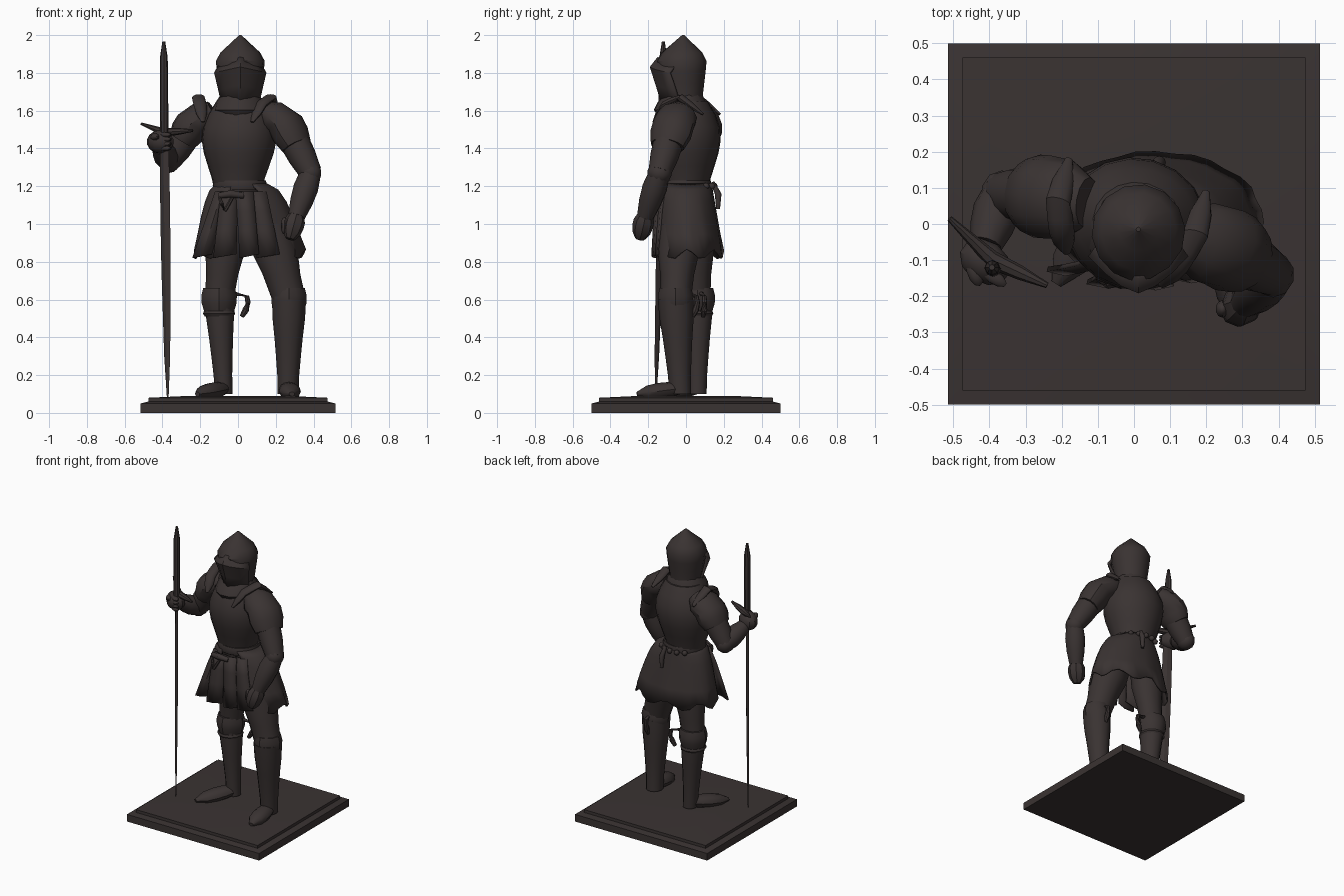
import bpy, bmesh
from math import sin, cos, pi, radians, sqrt
from mathutils import Vector, Matrix

cube = bpy.data.objects.get("Cube")
if cube:
    bpy.data.objects.remove(cube)

bronze = bpy.data.materials.new("dark bronze")
bronze.use_nodes = True
COLOUR = (.042, .033, .032, 1)
bronze.diffuse_color = COLOUR
bronze.node_tree.nodes["Principled BSDF"].inputs["Base Color"].default_value = COLOUR


def finish(name, bm, angle=35, thickness=0):
    bmesh.ops.recalc_face_normals(bm, faces=bm.faces)
    mesh = bpy.data.meshes.new(name)
    bm.to_mesh(mesh)
    bm.free()
    mesh.materials.append(bronze)
    part = bpy.data.objects.new(name, mesh)
    bpy.context.collection.objects.link(part)
    if thickness:
        solidify = part.modifiers.new("thickness", "SOLIDIFY")
        solidify.thickness = thickness
        solidify.offset = 0
    bpy.ops.object.select_all(action="DESELECT")
    part.select_set(True)
    bpy.context.view_layer.objects.active = part
    bpy.ops.object.shade_smooth_by_angle(angle=radians(angle))


def skin(name, rings, angle=35, thickness=0):
    """Join rows of points: open cloth if it has a thickness, else a capped solid."""
    bm = bmesh.new()
    rows = [[bm.verts.new(point) for point in ring] for ring in rings]
    count = len(rows[0])
    for lower, upper in zip(rows, rows[1:]):
        for i in range(count - 1 if thickness else count):
            j = (i + 1) % count
            bm.faces.new((lower[i], lower[j], upper[j], upper[i]))
    if not thickness:
        bm.faces.new(rows[0])
        bm.faces.new(rows[-1])
    finish(name, bm, angle, thickness)


def along(points, t):
    """Point and direction at fraction t of a path."""
    spans = len(points) - 1
    i = min(int(t * spans), spans - 1)
    start, end = Vector(points[i]), Vector(points[i + 1])
    return start.lerp(end, t * spans - i), (end - start).normalized()


def sweep(name, points, radii, depth=1, level=False, turn=0, nose=0, sides=12, angle=35):
    """Even rings along a path, square to it or level; nose sharpens the front."""
    rings = []
    for k, radius in enumerate(radii):
        centre, heading = along(points, k / (len(radii) - 1))
        if level:
            spin = Matrix.Rotation(radians(turn), 3, "Z")
            across, up = spin @ Vector((1, 0, 0)), spin @ Vector((0, 1, 0))
        else:
            upright = abs(heading.z) > .9
            across = heading.cross(Vector((0, upright, not upright))).normalized()
            up = across.cross(heading)
        ring = []
        for i in range(sides):
            a = 2 * pi * i / sides - pi / 2
            pinch = 1 - nose * max(0, -sin(a)) ** 2
            ring.append(centre + radius * (across * cos(a) * pinch + up * sin(a) * depth))
        rings.append(ring)
    skin(name, rings, angle)


def ball(name, centre, size, turn=0):
    bm = bmesh.new()
    place = (Matrix.Translation(centre) @ Matrix.Rotation(radians(turn), 4, "Z")
             @ Matrix.Diagonal((*size, 1)))
    bmesh.ops.create_uvsphere(bm, u_segments=10, v_segments=7, radius=1, matrix=place)
    finish(name, bm)


# Stepped square plinth with a gently raised top
plinth = []
for half, height in ((.5, 0), (.5, .05), (.46, .06), (.46, .08), (.25, .09)):
    plinth.append([(sx * (half + .015), sy * half, height)
                   for sx, sy in ((-1, -1), (1, -1), (1, 1), (-1, 1))])
skin("plinth", plinth, 20)

# Torso armour turned with the shoulders
steps = [i / 7 for i in range(8)]
sweep("breastplate", [(0, 0, 1.17), (.01, 0, 1.65)],
      [.125 + .075 * sin(pi * t ** 1.4) for t in steps], .92, True, -15, sides=18)
sweep("belt", [(.01, 0, 1.18), (.01, 0, 1.23)], (.138, .145, .138), .95, True, -15, sides=18)
sweep("gorget", [(.01, -.035, 1.56), (.01, -.015, 1.69)], (.11, .145, .13, .1), 1, True, -12, .2)

# Helmet with a pointed crown, and a beaked visor over the face
sweep("helmet", [(.012, -.015, 1.62), (.012, -.025, 1.84), (.012, -.015, 2)],
      (.1, .105, .115, .125, .13, .105, .055, .006), 1.03, True, -8, .1, 14)
visor = []
for height, reach in ((1.64, .125), (1.74, .155), (1.83, .185), (1.88, .145)):
    row = []
    for i in range(-3, 4):
        k = i / 3
        row.append((.012 + .72 * reach * k, .1 * abs(k) ** 1.5 - reach, height - .03 * abs(k)))
    visor.append(row)
skin("visor", visor, 25, .014)

# Armour skirt, flaring from the belt and open at the front
skirt = []
for row in range(6):
    t = (row / 5) ** 1.5
    flare = sqrt(t)
    ring = []
    for i in range(31):
        a = radians(i * 10.4 - 66)
        pleat = 1 + .02 * t * cos(2 * i)
        jag = .025 * sin(1.3 * i) * (row == 5)
        ring.append((.02 + .04 * flare + (.13 + .16 * flare) * pleat * cos(a),
                     .015 * t + (.13 + .05 * t) * pleat * sin(a), 1.21 - .37 * t + jag))
    skirt.append(ring)
skin("skirt", skirt, 40, .012)

# Hanging front tassets, each widening to its hem
for name, top, hem, front in (("right", (-.12, -.05), (-.24, -.14), -.09),
                              ("centre", (-.09, 0), (-.13, -.01), -.125),
                              ("left", (-.01, .08), (.01, .11), -.13),
                              ("hip", (.06, .15), (.1, .22), -.11)):
    rows = []
    for t in (0, .3, .6, 1):
        edges = [a + (b - a) * t for a, b in zip(top, hem)]
        rows.append([(edges[0] + (edges[1] - edges[0]) * k,
                      front - .035 * sqrt(t) - .012 * sin(pi * k),
                      1.17 - t * (.35 - .02 * k)) for k in (0, .5, 1)])
    skin(name + "_tasset", rows, 30, .014)

# Belt fittings
sweep("belt_knot", [(-.1, -.14, 1.15), (-.04, -.16, 1.16), (.03, -.15, 1.15)], (.015, .02, .015))
sweep("belt_loop", [(-.1, -.15, 1.14), (-.07, -.17, 1.07), (-.03, -.16, 1.14)],
      (.008, .01, .01, .01, .008), sides=6)
sweep("back_strap", [(.06, .14, 1.22), (.07, .17, 1.16), (.07, .17, 1.08)], (.012, .018, .01))
for i in range(5):
    a = radians(45 + 20 * i)
    ball("belt_stud_%d" % i, (.01 + .15 * cos(a), .15 * sin(a), 1.2), [.018] * 3)

# Legs, knee armour and feet
for side, hip, knee, ankle, toe in (
        ("right", (-.05, .05, 1), (-.1, .06, .6), (-.075, .06, .1), (-.215, -.165, .1)),
        ("left", (.15, -.03, 1), (.27, -.055, .6), (.265, -.03, .1), (.285, -.26, .1))):
    slim = .85 if side == "right" else 1
    sweep(side + "_thigh", [hip, knee], [r * slim for r in (.12, .125, .1, .09)], .9, True)
    sweep(side + "_greave", [knee, ankle],
          [r * slim for r in (.09, .086, .075, .066, .058, .055)], 1.05, True)
    knee, ankle, rise = Vector(knee), Vector(ankle), Vector((0, 0, .03))
    sweep(side + "_knee_cop", [knee - 2 * rise, knee + 2 * rise], (.08, .092, .094, .084),
          1, True, 0, .25, 12, 30)
    sweep(side + "_greave_cuff", [knee - 3 * rise, knee - 2 * rise], (.075, .085, .08), 1, True)
    sweep(side + "_foot", [ankle + rise, toe], (.04, .055, .058, .05, .015), .75)
    # Loose strap end behind the knee
    outward = Vector((.12, .03, 0)) if side == "right" else Vector((0, .09, 0))
    sweep(side + "_knee_strap", [knee + rise, knee + rise + outward * 1.2,
                                 knee - rise + outward * 1.3, knee - 3 * rise + outward],
          (.01, .012, .012, .014, .018, .012), sides=8)

# Arms and domed shoulder plates
for side, neck, shoulder, elbow, wrist in (
        ("right", (-.13, .06, 1.6), (-.24, .075, 1.53), (-.365, .085, 1.33), (-.41, -.06, 1.41)),
        ("left", (.13, -.03, 1.6), (.25, -.065, 1.53), (.385, -.14, 1.27), (.31, -.215, 1.04))):
    sweep(side + "_upper_arm", [shoulder, elbow], (.09, .08, .075, .06))
    sweep(side + "_forearm", [elbow, wrist], (.055, .066, .06, .045))
    ball(side + "_elbow", elbow, (.06, .065, .06))
    neck, shoulder = Vector(neck), Vector(shoulder)
    cuff = shoulder.lerp(Vector(elbow), .45)
    sweep(side + "_pauldron", [neck, shoulder, cuff], (.07, .11, .115, .115, .095), .8)
    # Upright guard curving over the shoulder beside the neck
    sway = .03 if side == "left" else -.03
    sweep(side + "_neck_guard", [neck + Vector((x * sway - .02 + y / 4, y, z)) for x, y, z in
                                 ((0, -.14, -.06), (1, -.08, .03), (2, 0, .07), (2, .12, -.02))],
          (.01, .03, .035, .035, .035, .03, .01), .6)

# Left hand hanging at the side
sweep("left_hand", [(.31, -.215, 1.05), (.275, -.245, .92)], (.04, .055, .055, .048, .025), sides=8)
ball("left_thumb", (.245, -.235, .99), (.02, .025, .045))

# Sword held upright, its point resting on the plinth
guard = (-.39, -.125, 1.4)
sweep("sword_blade", [(-.372, -.16, .085), guard], (.006, .02, .025, .03, .032, .032, .03),
      .3, True, -37, sides=4, angle=20)
sweep("sword_grip", [guard, (-.393, -.12, 1.965)], [.022] * 6 + [.02, .008], sides=8)
sweep("sword_guard", [(-.51, .015, 1.53), (-.39, -.1, 1.485), (-.24, -.17, 1.495)],
      (.008, .016, .025, .02, .008), .9, sides=8)

# Right hand closed around the grip
ball("right_hand", (-.412, -.105, 1.435), (.078, .06, .062), -35)
for i in range(4):
    ball("right_finger_%d" % i, (-.39, -.145, 1.4 + .024 * i), (.045, .02, .014), -35)
ball("right_thumb", (-.44, -.135, 1.46), (.022, .04, .02), 20)
